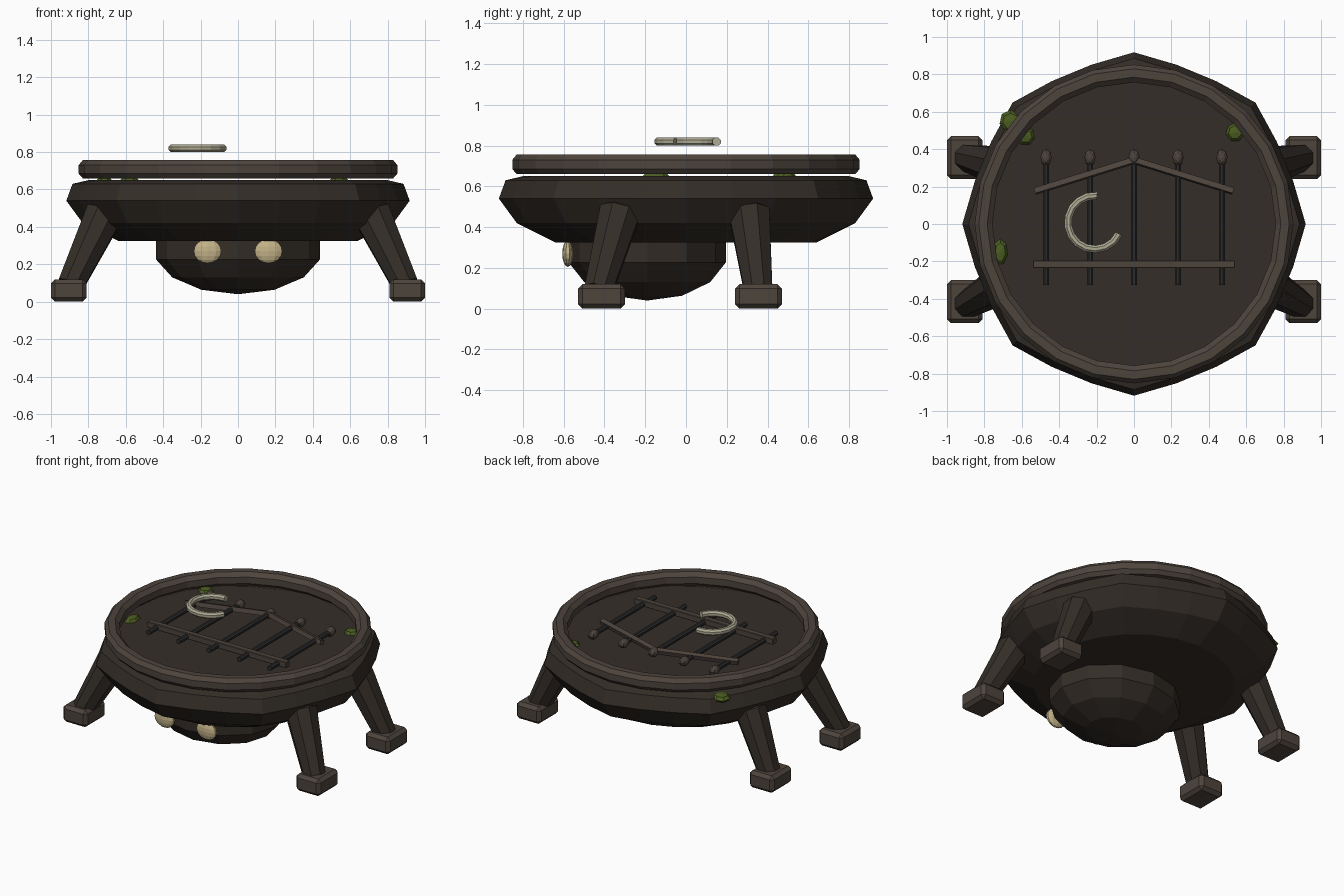
import bpy, bmesh, math
from mathutils import Vector

if "Cube" in bpy.data.objects:
    bpy.data.objects.remove(bpy.data.objects["Cube"])

def mat(name, rgb):
    m = bpy.data.materials.new(name)
    m.diffuse_color = (*rgb, 1)
    m.use_nodes = True
    m.node_tree.nodes["Principled BSDF"].inputs["Base Color"].default_value = m.diffuse_color
    return m

DARK = mat("dark_wood", (0.035, 0.027, 0.021))
WOOD = mat("trim_wood", (0.075, 0.058, 0.046))
IRON = mat("iron", (0.025, 0.025, 0.025))
BONE = mat("bone", (0.55, 0.45, 0.25))
PALE = mat("pale_ring", (0.42, 0.40, 0.29))
MOSS = mat("moss", (0.07, 0.11, 0.015))

def finish(name, bm, material):
    bmesh.ops.recalc_face_normals(bm, faces=bm.faces)
    me = bpy.data.meshes.new(name)
    bm.to_mesh(me)
    bm.free()
    ob = bpy.data.objects.new(name, me)
    me.materials.append(material)
    bpy.context.collection.objects.link(ob)
    return ob

def loft(name, rings, material, closed=False):
    """Skin a list of point rings; cap the ends or join last to first."""
    bm = bmesh.new()
    vs = [[bm.verts.new(p) for p in r] for r in rings]
    n = len(vs[0])
    pairs = list(zip(vs, vs[1:])) + ([(vs[-1], vs[0])] if closed else [])
    for a, b in pairs:
        for i in range(n):
            j = (i + 1) % n
            bm.faces.new((a[i], a[j], b[j], b[i]))
    if not closed:
        bm.faces.new(vs[0])
        bm.faces.new(vs[-1])
    return finish(name, bm, material)

def circle(r, z, n, bump=0.0):
    pts = []
    for i in range(n):
        a = math.tau * i / n
        k = r * (1 if i % 3 == 0 else 1 - bump)
        pts.append((k * math.cos(a), k * math.sin(a), z))
    return pts

def ball(name, loc, size, material, seg=12, rings=7):
    bm = bmesh.new()
    bmesh.ops.create_uvsphere(bm, u_segments=seg, v_segments=rings, radius=1)
    for v in bm.verts:
        v.co = Vector(loc) + Vector(c * s for c, s in zip(v.co, size))
    return finish(name, bm, material)

def rod(name, p, q, r1, r2, material, n=8):
    p, q = Vector(p), Vector(q)
    rot = Vector((0, 0, 1)).rotation_difference(q - p)
    off = math.pi / n
    ring = lambda c, r: [c + rot @ Vector((r * math.cos(off + math.tau * i / n),
                                           r * math.sin(off + math.tau * i / n), 0)) for i in range(n)]
    return loft(name, [ring(p, r1), ring(q, r2)], material)

def box(name, loc, half, material, bevel):
    bm = bmesh.new()
    bmesh.ops.create_cube(bm, size=2)
    for v in bm.verts:
        v.co = Vector(loc) + Vector(c * s for c, s in zip(v.co, half))
    bmesh.ops.bevel(bm, geom=bm.edges[:], offset=bevel, segments=1, affect='EDGES')
    return finish(name, bm, material)

# Faceted body with a flat top
profile = [(0.64, 0.325, 0), (0.83, 0.42, .03), (0.918, 0.54, .04),
           (0.885, 0.63, .04), (0.80, 0.65, .02), (0.72, 0.65, 0)]
loft("body", [circle(r, z, 24, b) for r, z, b in profile], DARK)

# Raised rim around the top
rim = [(0.83, 0.66), (0.852, 0.685), (0.852, 0.73), (0.83, 0.757),
       (0.785, 0.757), (0.757, 0.73), (0.757, 0.685), (0.785, 0.66)]
loft("rim", [circle(r, z, 24) for r, z in rim], WOOD, closed=True)

# Rounded belly below, with two eyes
ball("belly", (0, -0.19, 0.28), (0.45, 0.395, 0.24), DARK)
for side, s in (("left", -1), ("right", 1)):
    ball(side + "_eye", (s * 0.163, -0.58, 0.27), (0.077, 0.027, 0.065), BONE, 10, 8)

# Splayed legs with block feet
for side, s in (("left", -1), ("right", 1)):
    for end, fy, by, ty in (("front", -0.415, -0.43, -0.325), ("back", 0.355, 0.355, 0.31)):
        base, top = Vector((s * 0.895, by, 0.09)), Vector((s * 0.715, ty, 0.47))
        tip = top + (top - base).normalized() * 0.04
        rod(f"{end}_{side}_leg", base, top, 0.075, 0.108, DARK)
        rod(f"{end}_{side}_leg_cap", top, tip, 0.108, 0.06, DARK)
        box(f"{end}_{side}_foot", (s * 0.905, fy, 0.06), (0.095, 0.115, 0.06), WOOD, 0.022)

# Gate lying on the top: posts with knobs, bottom rail, peaked top rail
for i in range(5):
    x = (i - 2) * 0.235
    rod(f"gate_post_{i + 1}", (x, -0.325, 0.69), (x, 0.33, 0.69), 0.018, 0.018, IRON)
    ball(f"gate_knob_{i + 1}", (x, 0.355, 0.69), (0.03, 0.046, 0.03), WOOD, 8, 6)
box("gate_bottom_rail", (0, -0.215, 0.695), (0.54, 0.021, 0.021), WOOD, 0.004)
for side, s in (("left", -1), ("right", 1)):
    rod(f"gate_{side}_top_rail", (s * 0.53, 0.175, 0.695), (0, 0.34, 0.695), 0.022, 0.022, WOOD, 4)

# Open ring hovering above the gate
hoop = []
for i in range(13):
    a = math.radians(85 + 250 * i / 12)
    hoop.append([(-0.21 + (0.143 + 0.022 * math.cos(t)) * math.cos(a),
                  0.008 + (0.143 + 0.022 * math.cos(t)) * math.sin(a),
                  0.82 + 0.022 * math.sin(t)) for t in (math.tau * (k + .5) / 8 for k in range(8))])
loft("open_ring", hoop, PALE)

# Moss patches under the rim
for i, (x, y, z, sx, sy) in enumerate([(-0.66, 0.55, 0.625, 0.06, 0.06), (-0.58, 0.47, 0.65, 0.05, 0.05),
                                       (0.54, 0.49, 0.65, 0.05, 0.05), (-0.715, -0.15, 0.65, 0.04, 0.07)]):
    ball(f"moss_{i + 1}", (x, y, z), (sx, sy, 0.025), MOSS, 7, 4)
